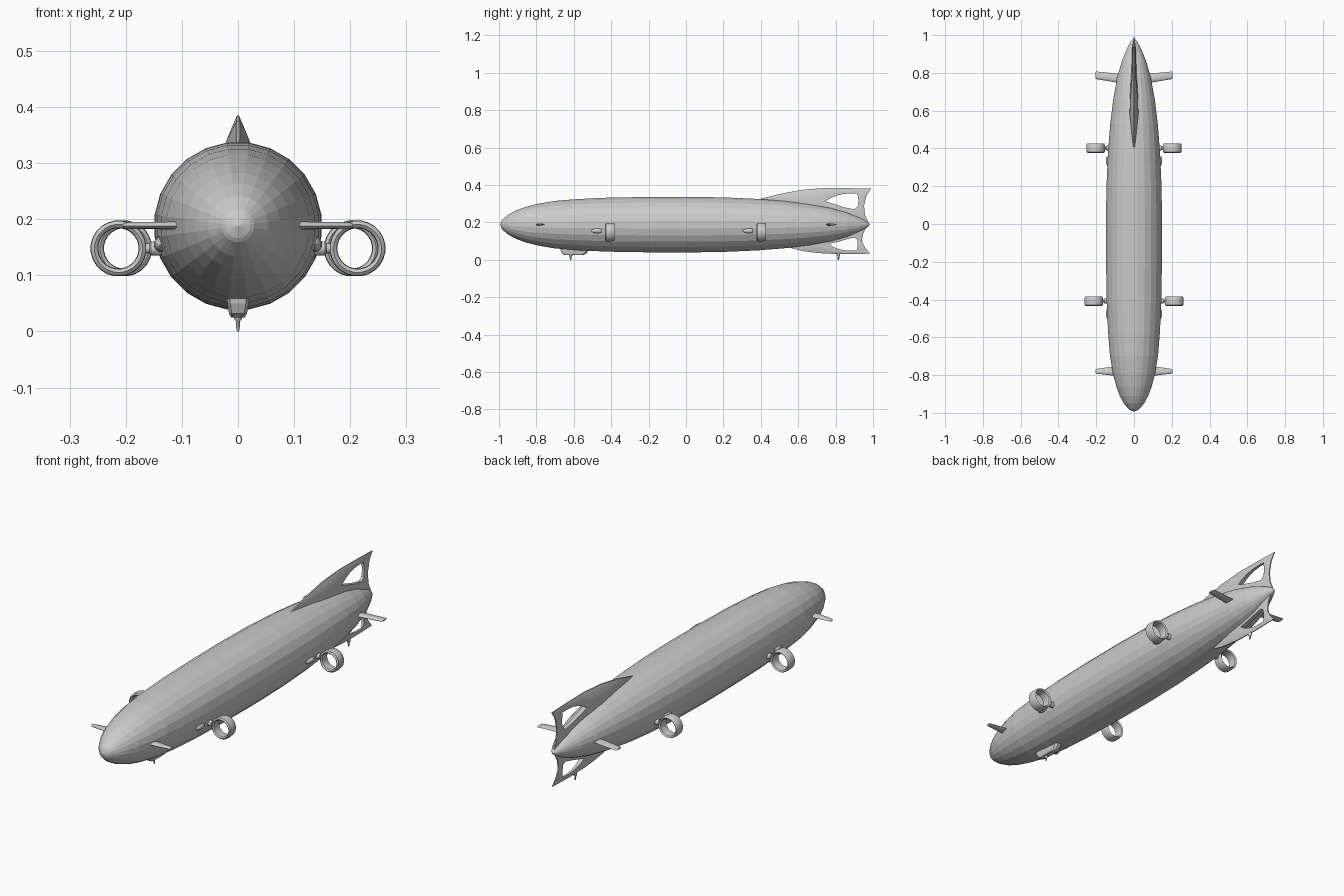
import bpy, bmesh, math
from mathutils import Vector

if "Cube" in bpy.data.objects:
    bpy.data.objects.remove(bpy.data.objects["Cube"])

ZC = 0.188  # height of hull axis


def make(name, verts, faces, mirror=False, smooth=False):
    me = bpy.data.meshes.new(name)
    me.from_pydata([tuple(v) for v in verts], [], faces)
    bm = bmesh.new()
    bm.from_mesh(me)
    bmesh.ops.remove_doubles(bm, verts=bm.verts, dist=1e-5)
    bmesh.ops.recalc_face_normals(bm, faces=bm.faces)
    bm.to_mesh(me)
    bm.free()
    ob = bpy.data.objects.new(name, me)
    bpy.context.collection.objects.link(ob)
    if mirror:
        ob.modifiers.new("Mirror", 'MIRROR')
    if smooth:
        bpy.context.view_layer.objects.active = ob
        ob.select_set(True)
        bpy.ops.object.shade_smooth_by_angle(angle=math.radians(40))
        ob.select_set(False)
    return ob


def loft(name, loops, closed=False, caps=True, **kw):
    """Join a row of equally long vertex loops."""
    n, m = len(loops[0]), len(loops)
    verts = [v for lp in loops for v in lp]
    faces = []
    for i in range(m if closed else m - 1):
        a, b = i * n, (i + 1) % m * n
        faces += [(a + j, a + (j + 1) % n, b + (j + 1) % n, b + j) for j in range(n)]
    if caps and not closed:
        faces += [tuple(range(n)), tuple(range((m - 1) * n, m * n))]
    return make(name, verts, faces, **kw)


def ring(center, rx, rz, n, axis='y'):
    cx, cy, cz = center
    out = []
    for k in range(n):
        a = math.tau * (k + 0.5) / n
        c, s = math.cos(a), math.sin(a)
        out.append({'y': (cx + rx * c, cy, cz + rz * s),
                    'x': (cx, cy + rx * c, cz + rz * s),
                    'z': (cx + rx * c, cy + rz * s, cz)}[axis])
    return out


# hull: faceted body of revolution
HULL = [(-.993, .001), (-.985, .022), (-.98, .029), (-.95, .054), (-.91, .076), (-.86, .095),
        (-.79, .113), (-.7, .128), (-.58, .138), (-.42, .1455), (-.22, .149), (0, .15),
        (.2, .147), (.38, .139), (.53, .127), (.66, .111), (.77, .091), (.86, .066),
        (.93, .037), (.965, .018), (.985, .001)]
loft("hull", [ring((0, y, ZC), r, r, 24) for y, r in HULL])


# tail fins: open frames, thick near the hull and thin at the edges
def tail_fin(name, outer, inner, height, start):
    def thick(y, z):
        d = max(0, min(1, (height - abs(z - ZC)) / .055))
        front = max(0, min(1, (y - start) / .22))
        back = 1 - .72 * max(0, min(1, (y - .66) / .3))
        return .002 + .02 * d ** .7 * front * back
    o = [Vector(p) for p in outer]
    i = [Vector(p) for p in inner]
    mid = [a.lerp(b, .55) for a, b in zip(o, i)]

    def side(pts, s, f):
        return [(s * (f * thick(*p) + .001), p.x, p.y) for p in pts]
    loft(name, [side(o, 1, .25), side(mid, 1, 1), side(i, 1, .6),
                side(i, -1, .6), side(mid, -1, 1), side(o, -1, .25)],
         closed=True, smooth=True)


tail_fin("upper_tail_fin",
         [(.38, .322), (.5, .352), (.62, .374), (.75, .385), (.88, .383), (.99, .38), (.965, .345),
          (.952, .29), (.957, .24), (.975, .20), (.85, .19), (.6, .26)],
         [(.745, .313), (.77, .328), (.80, .342), (.84, .352), (.88, .355), (.915, .355), (.92, .335),
          (.922, .31), (.918, .285), (.90, .27), (.85, .28), (.79, .298)], .198, .36)
tail_fin("lower_tail_fin",
         [(.55, .066), (.62, .048), (.68, .039), (.75, .033), (.85, .03), (.985, .033), (.957, .065),
          (.94, .1), (.947, .14), (.967, .18), (.85, .19), (.65, .13)],
         [(.765, .085), (.785, .07), (.81, .06), (.84, .052), (.87, .049), (.91, .049), (.918, .065),
          (.918, .085), (.915, .108), (.90, .12), (.85, .107), (.80, .093)], .16, .53)

# ducted rotors, their struts and the small pods ahead of them
DUCT = [(-.025, .043), (-.02, .049), (0, .050), (.02, .048), (.025, .045), (.02, .039),
        (0, .036), (-.02, .037)]
for tag, y, x in (("front", -.408, .213), ("rear", .402, .203)):
    loft(tag + "_duct", [ring((x, y + dy, .148), r, r, 24) for dy, r in DUCT],
         closed=True, mirror=True, smooth=True)
    loft(tag + "_duct_strut", [ring((px, y, .148), r, r, 12, 'x') for px, r in
                               ((.12, .014), (x - .058, .013), (x - .055, .009), (x - .042, .009))],
         mirror=True, smooth=True)
    loft(tag + "_side_pod", [ring((.137, y - .072 + dy, .155), .013 * f, .014 * f, 12) for dy, f in
                             ((-.028, .05), (-.02, .5), (-.008, .85), (.008, 1), (.02, .9), (.027, .6))],
         mirror=True, smooth=True)


# side fins: tapered airfoil planes
def side_fin(name, root, tip, x0, x1):
    foil = [(0, 0), (.12, .7), (.35, 1), (.7, .6), (1, .05), (.7, -.5), (.35, -.8), (.12, -.6)]

    def section(x, ya, yb, t):
        return [(x, ya + u * (yb - ya), ZC + v * t) for u, v in foil]
    loft(name, [section(x0, *root, .008), section(x1 - .006, *tip, .0065),
                section(x1, tip[0] + .004, tip[1] - .004, .004)], mirror=True, smooth=True)


side_fin("front_side_fin", (-.805, -.752), (-.792, -.767), .09, .205)
side_fin("rear_side_fin", (.745, .795), (.767, .807), .07, .205)

# gondola under the nose
def box_section(z, w, ya, yb):
    c = .012
    return [(-w + .005, ya, z), (w - .005, ya, z), (w, ya + c, z), (w, yb - c, z),
            (w * .5, yb, z), (-w * .5, yb, z), (-w, yb - c, z), (-w, ya + c, z)]


loft("gondola", [box_section(.075, .021, -.675, -.515), box_section(.05, .019, -.67, -.52),
                 box_section(.032, .016, -.662, -.535), box_section(.025, .012, -.65, -.55)])

# landing probes
for tag, y in (("front", -.617), ("rear", .815)):
    loft(tag + "_probe", [ring((0, y, z), r, r * 1.3, 10, 'z') for z, r in
                          ((.04, .008), (.022, .007), (.018, .004), (.003, .003), (0, .0015))],
         smooth=True)
